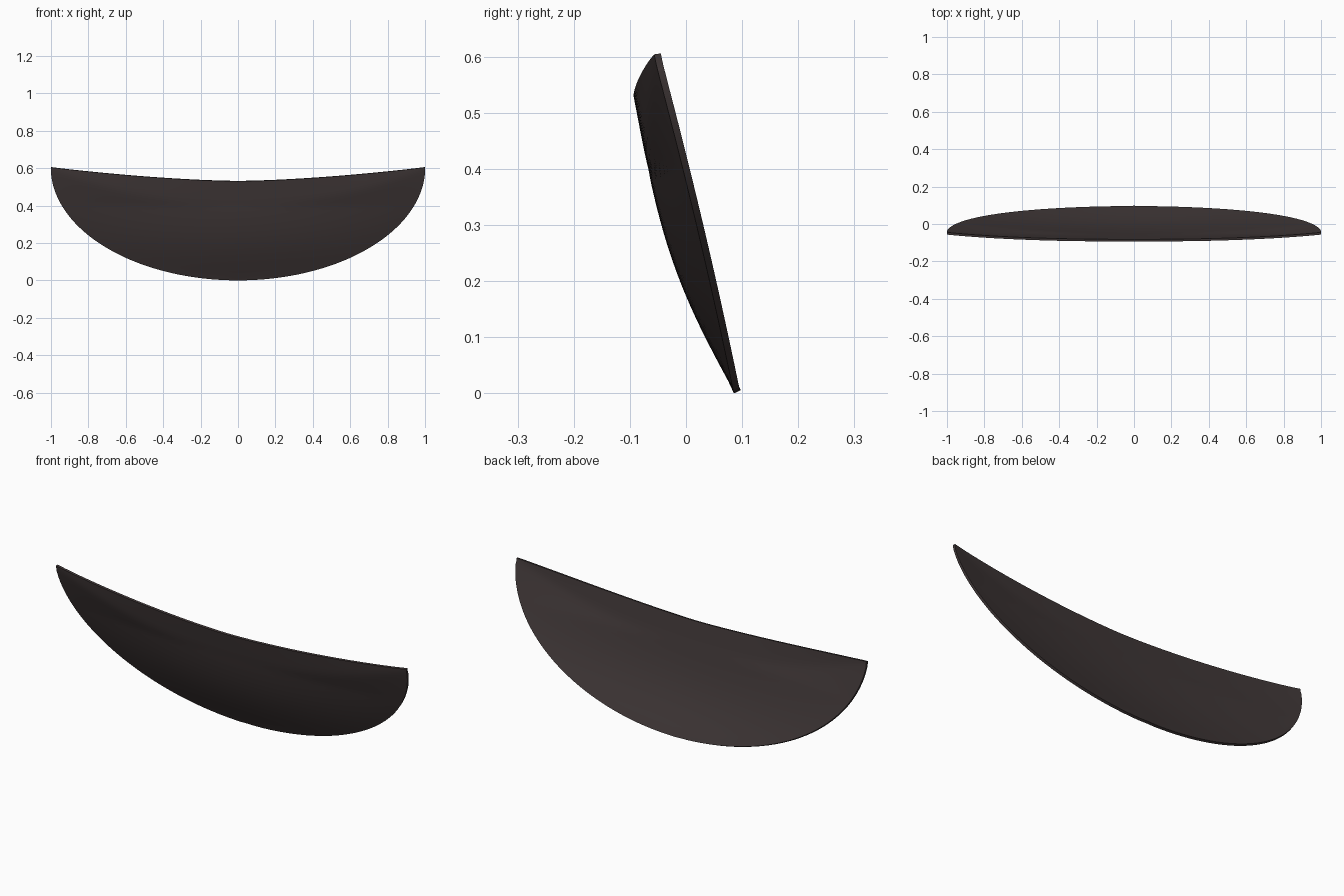
import bpy, bmesh, math

if "Cube" in bpy.data.objects:
    bpy.data.objects.remove(bpy.data.objects["Cube"])

NX, NZ = 72, 24
HEIGHT = 0.605


def surface_y(x, z):
    """Front surface: bulges forward in the middle, with a soft crease above."""
    middle = 0.087 - 0.39 * z - 0.02 * math.sin(math.pi * min(z / 0.4, 1))
    rim = 0.085 - 0.205 * z - 0.055 * z * z
    half = math.sqrt(max(1e-6, 1 - (1 - min(z, HEIGHT) / HEIGHT) ** 2))
    t = min(1, abs(x) / half)
    above = z - (0.40 + 0.2 * x * x)
    soft = 0.5 * (above + math.sqrt(above * above + 0.0004))
    return middle + (rim - middle) * t * t + 0.2 * soft


# Half-moon sheet, column by column between lower rim and top edge
bm = bmesh.new()
cols = []
for i in range(NX + 1):
    x = math.sin((i / NX - 0.5) * math.pi * 0.965)
    low = HEIGHT * (1 - math.sqrt(1 - x * x))
    top = 0.53 + 0.074 * abs(x) ** 1.6
    x *= 1.0015
    col = []
    for j in range(NZ + 1):
        z = low + (top - low) * j / NZ
        col.append(bm.verts.new((x, surface_y(x, z), z)))
    cols.append(col)
for a, b in zip(cols, cols[1:]):
    for j in range(NZ):
        bm.faces.new((a[j], b[j], b[j + 1], a[j + 1]))
mesh = bpy.data.meshes.new("curved_shield")
bm.to_mesh(mesh)
bm.free()
shield = bpy.data.objects.new("curved_shield", mesh)
bpy.context.collection.objects.link(shield)

# Thin wall towards the back
solid = shield.modifiers.new("thickness", 'SOLIDIFY')
solid.thickness = 0.012
solid.offset = -1

# Dark brown finish
mat = bpy.data.materials.new("dark_brown")
mat.diffuse_color = (0.05, 0.038, 0.038, 1)
mat.use_nodes = True
mat.node_tree.nodes["Principled BSDF"].inputs["Base Color"].default_value = mat.diffuse_color
mesh.materials.append(mat)

bpy.context.view_layer.objects.active = shield
shield.select_set(True)
bpy.ops.object.modifier_apply(modifier=solid.name)
bpy.ops.object.shade_smooth_by_angle(angle=math.radians(35))
